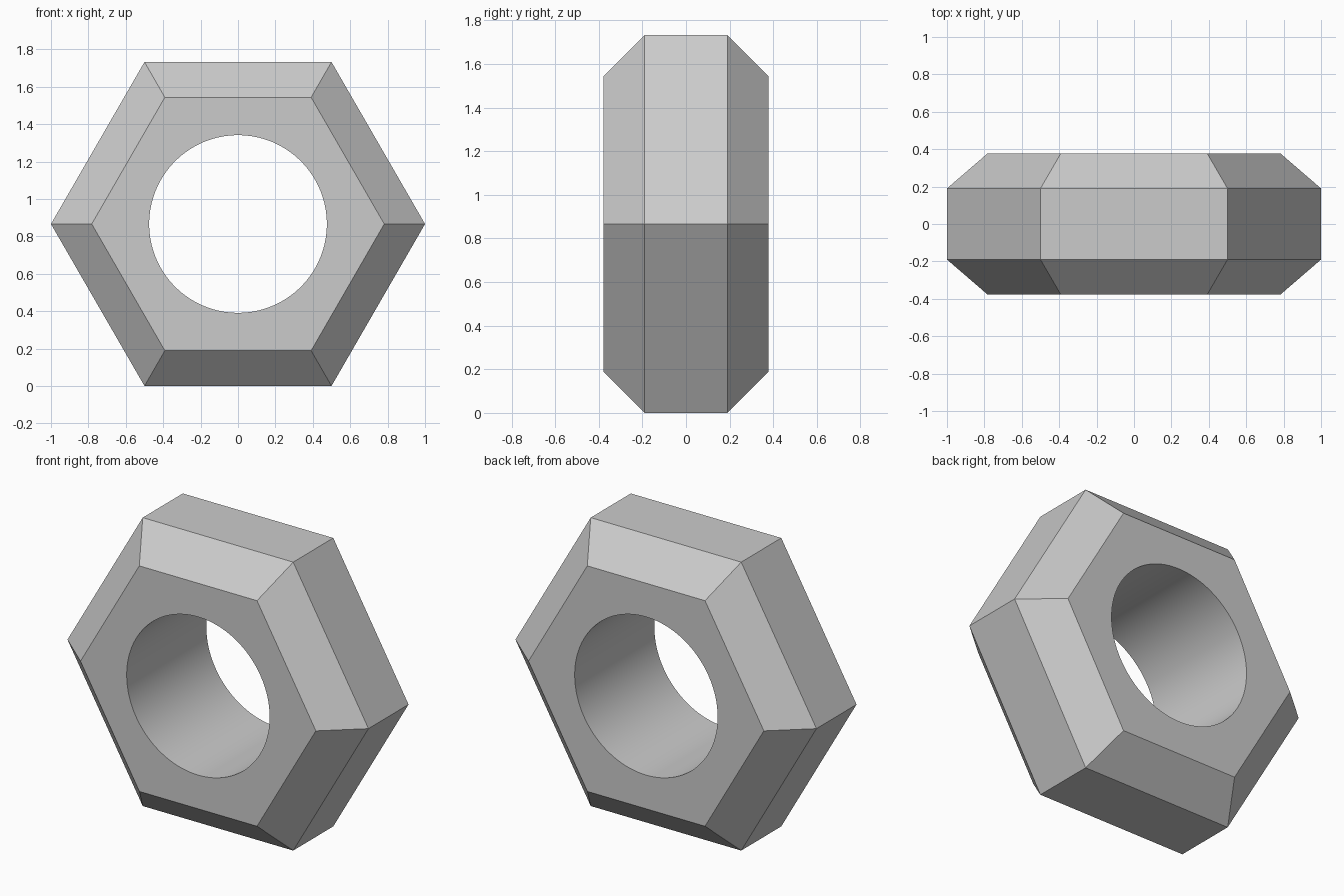
import bpy, bmesh, math

if "Cube" in bpy.data.objects:
    bpy.data.objects.remove(bpy.data.objects["Cube"], do_unlink=True)

CENTRE_Z = math.sin(math.pi / 3)
HALF_DEPTH, BAND, FACE_RADIUS, HOLE_RADIUS = 0.378, 0.19, 0.782, 0.475


def material(name, value):
    mat = bpy.data.materials.new(name)
    mat.use_nodes = True
    colour = (value, value, value, 1)
    mat.diffuse_color = colour
    mat.node_tree.nodes["Principled BSDF"].inputs["Base Color"].default_value = colour
    return mat


def lathe(name, profile, sides):
    """Closed solid around the y axis from (radius, y) pairs."""
    bm = bmesh.new()
    rings = []
    for r, y in profile:
        angles = [math.tau * i / sides for i in range(sides)]
        rings.append([bm.verts.new((r * math.cos(a), y, CENTRE_Z + r * math.sin(a))) for a in angles])
    for low, high in zip(rings, rings[1:]):
        for i in range(sides):
            j = (i + 1) % sides
            bm.faces.new((low[i], low[j], high[j], high[i]))
    bm.faces.new(rings[0])
    bm.faces.new(rings[-1])
    bmesh.ops.recalc_face_normals(bm, faces=bm.faces[:])
    mesh = bpy.data.meshes.new(name)
    bm.to_mesh(mesh)
    bm.free()
    obj = bpy.data.objects.new(name, mesh)
    bpy.context.collection.objects.link(obj)
    return obj


# Hexagonal body with a chamfer on both faces
body = lathe("hex_nut", [(FACE_RADIUS, -HALF_DEPTH), (1, -BAND), (1, BAND), (FACE_RADIUS, HALF_DEPTH)], 6)
body.data.materials.append(material("grey metal", 0.6))

# Round hole straight through
cutter = lathe("hole_cutter", [(HOLE_RADIUS, -1), (HOLE_RADIUS, 1)], 128)
cutter.hide_render = True
cut = body.modifiers.new("hole", "BOOLEAN")
cut.operation = "DIFFERENCE"
cut.solver = "EXACT"
cut.object = cutter

bpy.ops.object.select_all(action="DESELECT")
body.select_set(True)
bpy.context.view_layer.objects.active = body
bpy.ops.object.modifier_apply(modifier=cut.name)
bpy.data.objects.remove(cutter, do_unlink=True)

# Smooth bore, crisp hexagon edges
bpy.ops.object.shade_smooth_by_angle(angle=math.radians(30))
